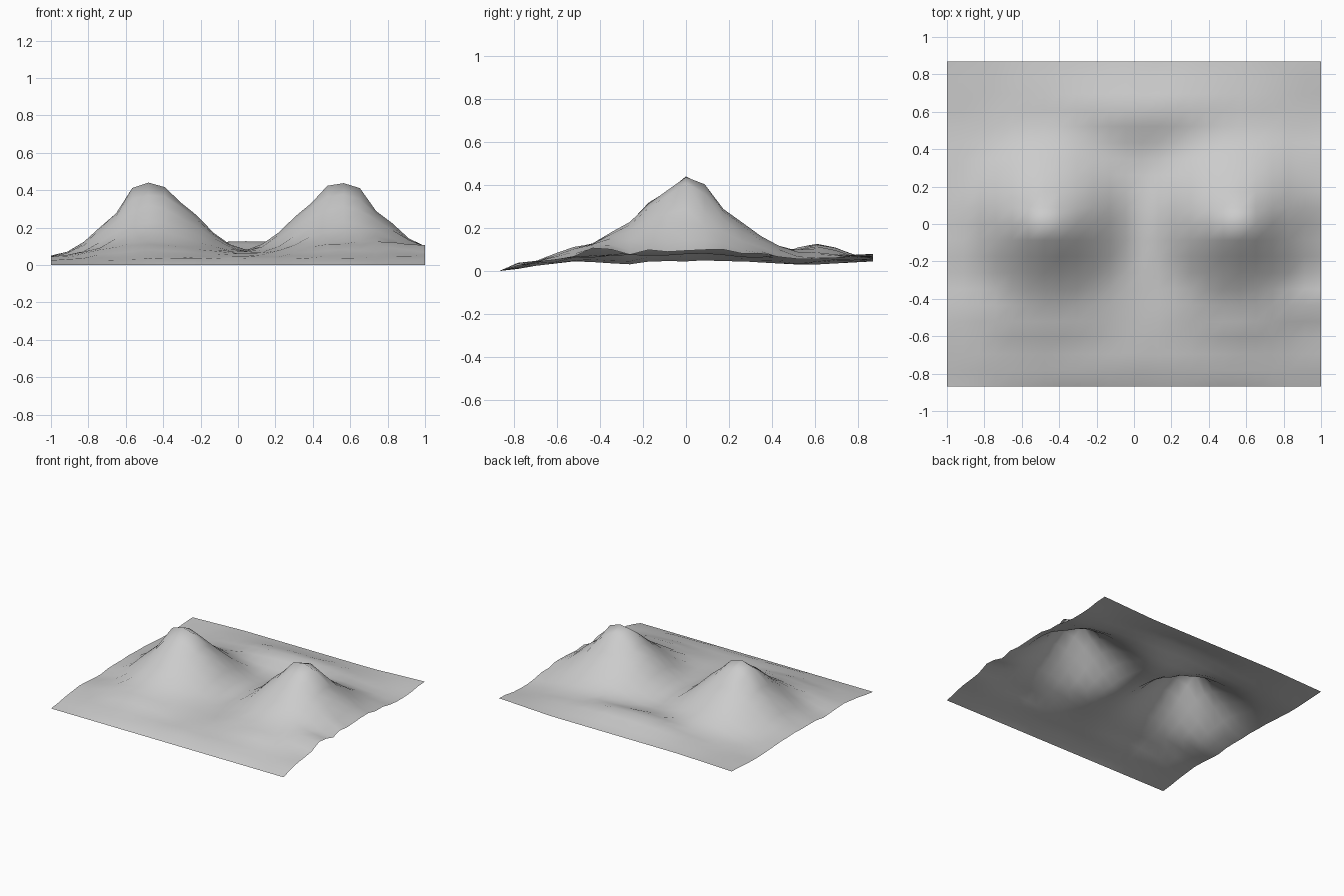
import bpy, bmesh, math, random

random.seed(4)
cube = bpy.data.objects.get("Cube")
if cube:
    bpy.data.objects.remove(cube)

COLS, ROWS = 23, 20
CELL = 2 / COLS

# Hill height above the plain, one value per grid cell outward from the peak
INNER = [.38, .36, .27, .20, .115, .05, .01, 0]
OUTER = [.38, .35, .22, .15, .07, .02, 0]
FRONT = [.38, .32, .26, .17, .12, .065, .05, .025, 0]
BACK = [.38, .34, .225, .165, .10, .05, .01, 0]

# Plain height along the two side edges and across the middle, front to back
LEFT_EDGE = [0, .01, .025, .035, .045, .04, .03, .025, .04, .045, .045,
             .05, .045, .045, .04, .035, .03, .03, .035, .04, .045]
RIGHT_EDGE = [0, .025, .045, .055, .065, .095, .085, .06, .08, .07, .075,
              .08, .085, .075, .08, .065, .055, .055, .06, .075, .08]
MIDDLE = [0, .035, .045, .055, .06, .06, .06, .055, .055, .055, .06,
          .06, .06, .06, .06, .06, .06, .065, .065, .06, .06]


def sample(profile, t):
    """Linear lookup in a profile, clamped at its end."""
    i = int(t)
    if i >= len(profile) - 1:
        return profile[-1]
    return profile[i] + (profile[i + 1] - profile[i]) * (t - i)


def hill(i, j, peak, inner_sign):
    """Height of one hill, blending its four flanks by direction."""
    dx, dy = (i - peak) * inner_sign, j - ROWS // 2
    r = math.hypot(dx, dy)
    if r == 0:
        return INNER[0]
    side = sample(INNER if dx > 0 else OUTER, r)
    face = sample(BACK if dy > 0 else FRONT, r)
    w = (dx / r) ** 2
    return side * w + face * (1 - w)


def plain(i, j):
    """Gently uneven ground with raised right edge and a low ridge behind."""
    u = i / COLS * 2 - 1
    edge = LEFT_EDGE[j] if u < 0 else RIGHT_EDGE[j]
    w = max(0, abs(u) - .55) / .45
    z = MIDDLE[j] * (1 - w) + edge * w
    ridge = [0, .25, .8, 1, .75, .25][j - 14] if 14 <= j < 20 else 0
    z += .06 * ridge * math.exp(-((u - .05) / .5) ** 2)
    if 0 < j < ROWS and 0 < i < COLS:
        z += random.uniform(-.004, .004)
    return z


# Open terrain sheet
bm = bmesh.new()
grid = [[bm.verts.new(((i - COLS / 2) * CELL, (j - ROWS / 2) * CELL,
                       max(0, plain(i, j) + hill(i, j, 6, 1) + hill(i, j, 18, -1))))
         for i in range(COLS + 1)] for j in range(ROWS + 1)]
for j in range(ROWS):
    for i in range(COLS):
        bm.faces.new((grid[j][i], grid[j][i + 1], grid[j + 1][i + 1], grid[j + 1][i]))
for face in bm.faces:
    face.smooth = True
mesh = bpy.data.meshes.new("terrain")
bm.to_mesh(mesh)
bm.free()
terrain = bpy.data.objects.new("terrain", mesh)
bpy.context.collection.objects.link(terrain)

# Plain grey ground colour
grey = bpy.data.materials.new("ground grey")
grey.use_nodes = True
colour = (.6, .6, .6, 1)
grey.diffuse_color = colour
grey.node_tree.nodes["Principled BSDF"].inputs["Base Color"].default_value = colour
mesh.materials.append(grey)
